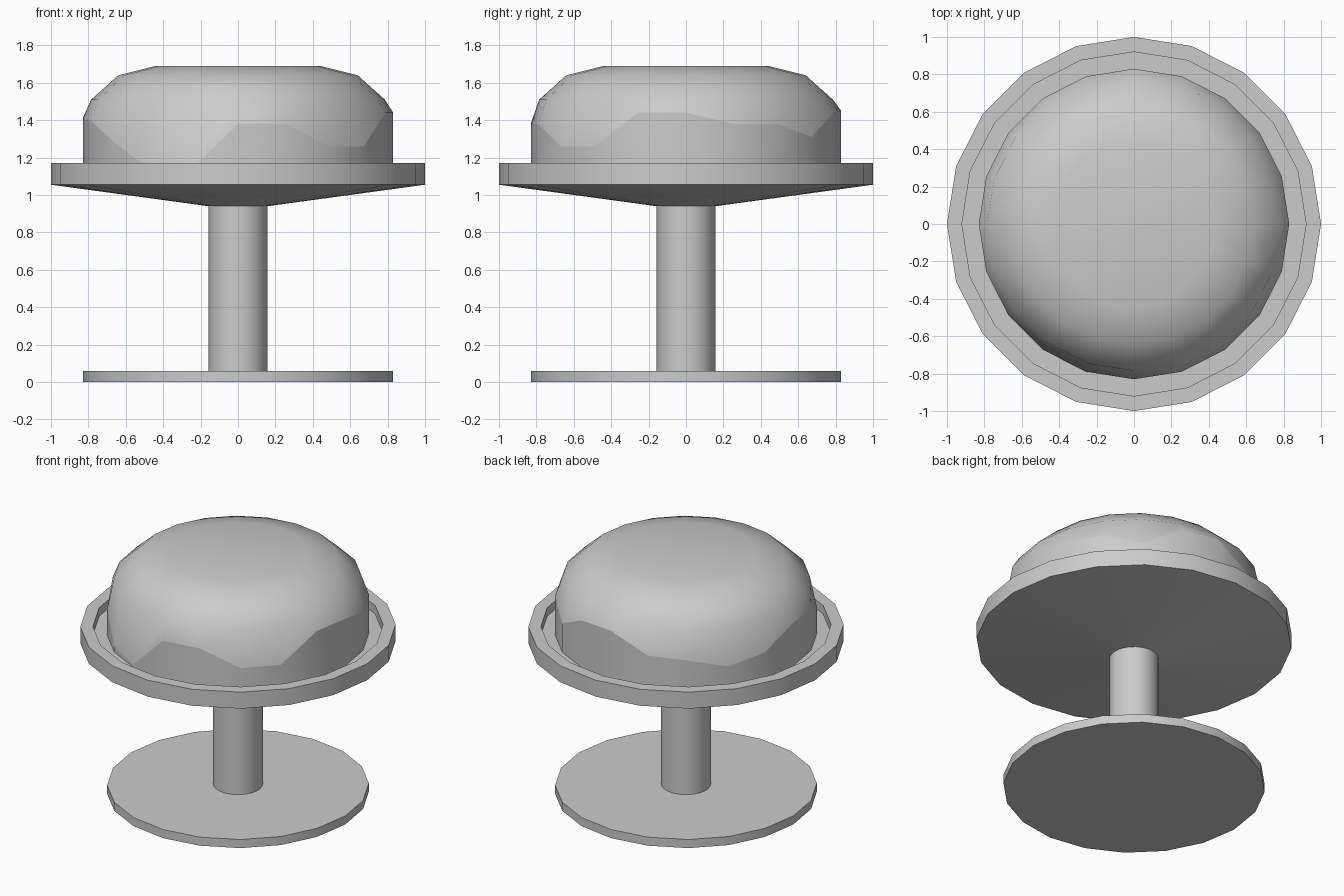
import bpy, bmesh
from math import cos, sin, radians, tau

if "Cube" in bpy.data.objects:
    bpy.data.objects.remove(bpy.data.objects["Cube"])

N = 20  # sides of every round part


def lathe(name, rings, cap_bottom=True, cap_top=True):
    """Skin a stack of rings (radius, z); z may be a list giving one height per corner."""
    bm = bmesh.new()
    loops = []
    for r, z in rings:
        zs = z if isinstance(z, list) else [z] * N
        loops.append([bm.verts.new((r * cos(tau * i / N), r * sin(tau * i / N), zs[i]))
                      for i in range(N)])
    for a, b in zip(loops, loops[1:]):
        for i in range(N):
            j = (i + 1) % N
            bm.faces.new((a[i], a[j], b[j], b[i]))
    if cap_bottom:
        bm.faces.new(loops[0][::-1])
    if cap_top:
        bm.faces.new(loops[-1])
    mesh = bpy.data.meshes.new(name)
    bm.to_mesh(mesh)
    bm.free()
    obj = bpy.data.objects.new(name, mesh)
    bpy.context.collection.objects.link(obj)
    bpy.context.view_layer.objects.active = obj
    for o in bpy.context.selected_objects:
        o.select_set(False)
    obj.select_set(True)
    return obj


def smooth(obj, angle):
    bpy.context.view_layer.objects.active = obj
    bpy.ops.object.shade_smooth_by_angle(angle=radians(angle))


# Stand: foot disc, stem, shallow conical plate with raised rim, in one profile
stand = lathe("cake_stand", [
    (0.83, 0.0), (0.83, 0.06), (0.157, 0.06), (0.157, 0.94),
    (1.0, 1.055), (1.0, 1.17), (0.92, 1.17), (0.92, 1.11)])
smooth(stand, 30)

# Height of the dripping icing edge at each corner, counter-clockwise from +x
drip = [1.44, 1.38, 1.38, 1.31, 1.44, 1.45, 1.33, 1.31, 1.25, 1.29,
        1.41, 1.40, 1.29, 1.15, 1.13, 1.38, 1.38, 1.26, 1.26, 1.44]

# Cake side below the icing
smooth(lathe("cake_side", [(0.83, 1.11), (0.83, drip)], False, False), 30)

# Domed icing with the wavy lower edge
smooth(lathe("icing", [(0.83, drip), (0.785, 1.51), (0.64, 1.64), (0.44, 1.69)],
             cap_bottom=False), 60)
